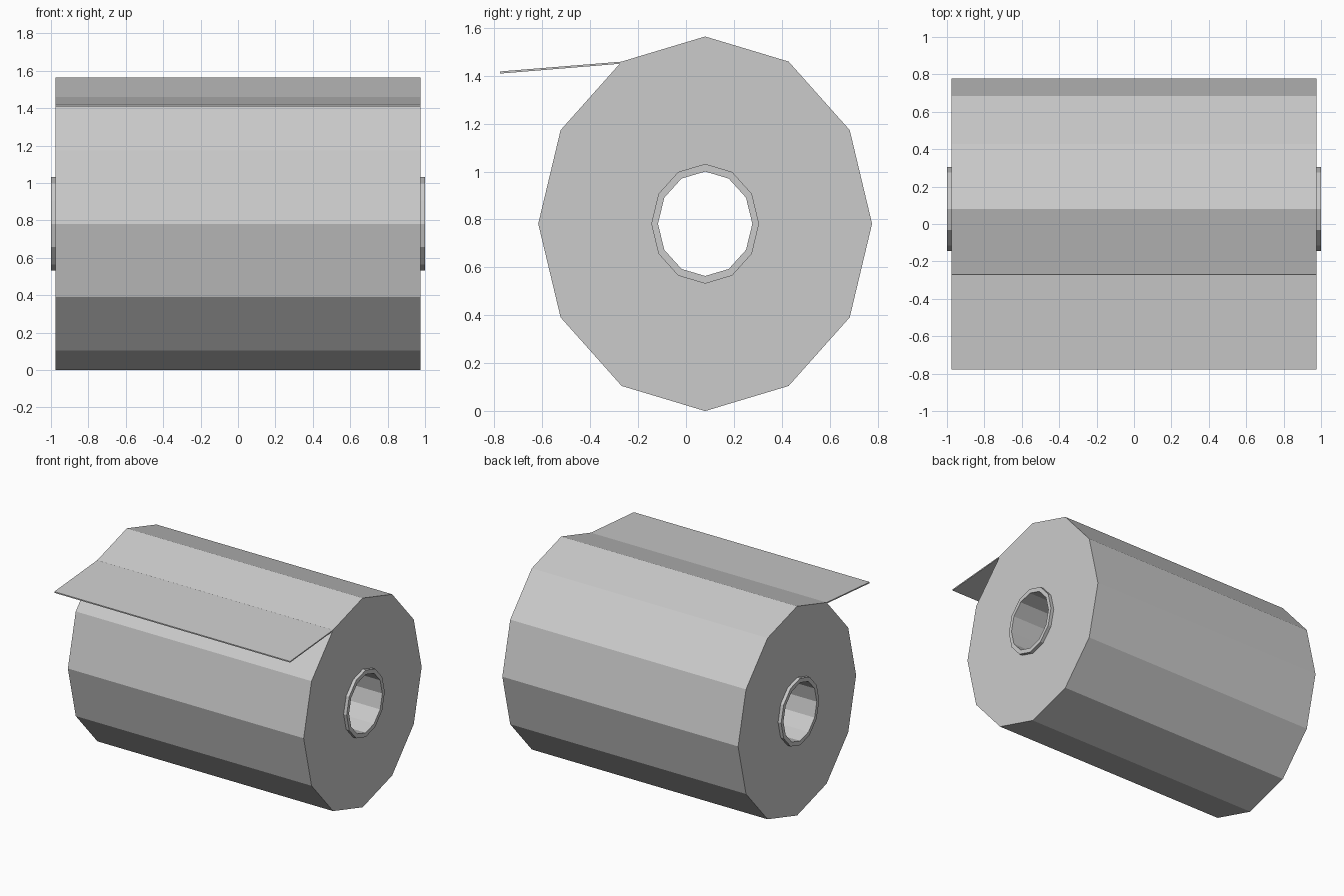
import bpy, bmesh
from math import sin, cos, tau

if "Cube" in bpy.data.objects:
    bpy.data.objects.remove(bpy.data.objects["Cube"])

SIDES = 12
CY, CZ = 0.08, 0.782        # roll axis
HALF_ROLL, HALF_CORE = 0.975, 1.0


def finish(name, bm):
    bmesh.ops.recalc_face_normals(bm, faces=bm.faces)
    mesh = bpy.data.meshes.new(name)
    bm.to_mesh(mesh)
    bm.free()
    obj = bpy.data.objects.new(name, mesh)
    bpy.context.collection.objects.link(obj)
    return obj


def ring(bm, x, ry, rz):
    angles = [tau * i / SIDES for i in range(SIDES)]
    return [bm.verts.new((x, CY + ry * cos(a), CZ + rz * sin(a))) for a in angles]


def tube(name, half, outer, inner):
    """Hollow faceted cylinder along x with (ry, rz) radii."""
    bm = bmesh.new()
    loops = [ring(bm, -half, *outer), ring(bm, half, *outer),
             ring(bm, half, *inner), ring(bm, -half, *inner)]
    for a, b in zip(loops, loops[1:] + loops[:1]):
        for i in range(SIDES):
            j = (i + 1) % SIDES
            bm.faces.new((a[i], a[j], b[j], b[i]))
    return finish(name, bm)


def prism(name, half, profile):
    """Extrude a (y, z) profile along x."""
    bm = bmesh.new()
    face = bm.faces.new([bm.verts.new((-half, y, z)) for y, z in profile])
    ext = bmesh.ops.extrude_face_region(bm, geom=[face])
    verts = [v for v in ext["geom"] if isinstance(v, bmesh.types.BMVert)]
    bmesh.ops.translate(bm, verts=verts, vec=(2 * half, 0, 0))
    return finish(name, bm)


# Wound paper and the cardboard core that sticks out at both ends
tube("paper_roll", HALF_ROLL, (0.697, 0.782), (0.225, 0.25))
tube("cardboard_core", HALF_CORE, (0.225, 0.25), (0.197, 0.218))

# Loose sheet leaving the roll towards the front
prism("loose_sheet", HALF_ROLL,
      [(-0.268, 1.459), (-0.777, 1.418), (-0.777, 1.409), (-0.276, 1.45)])
